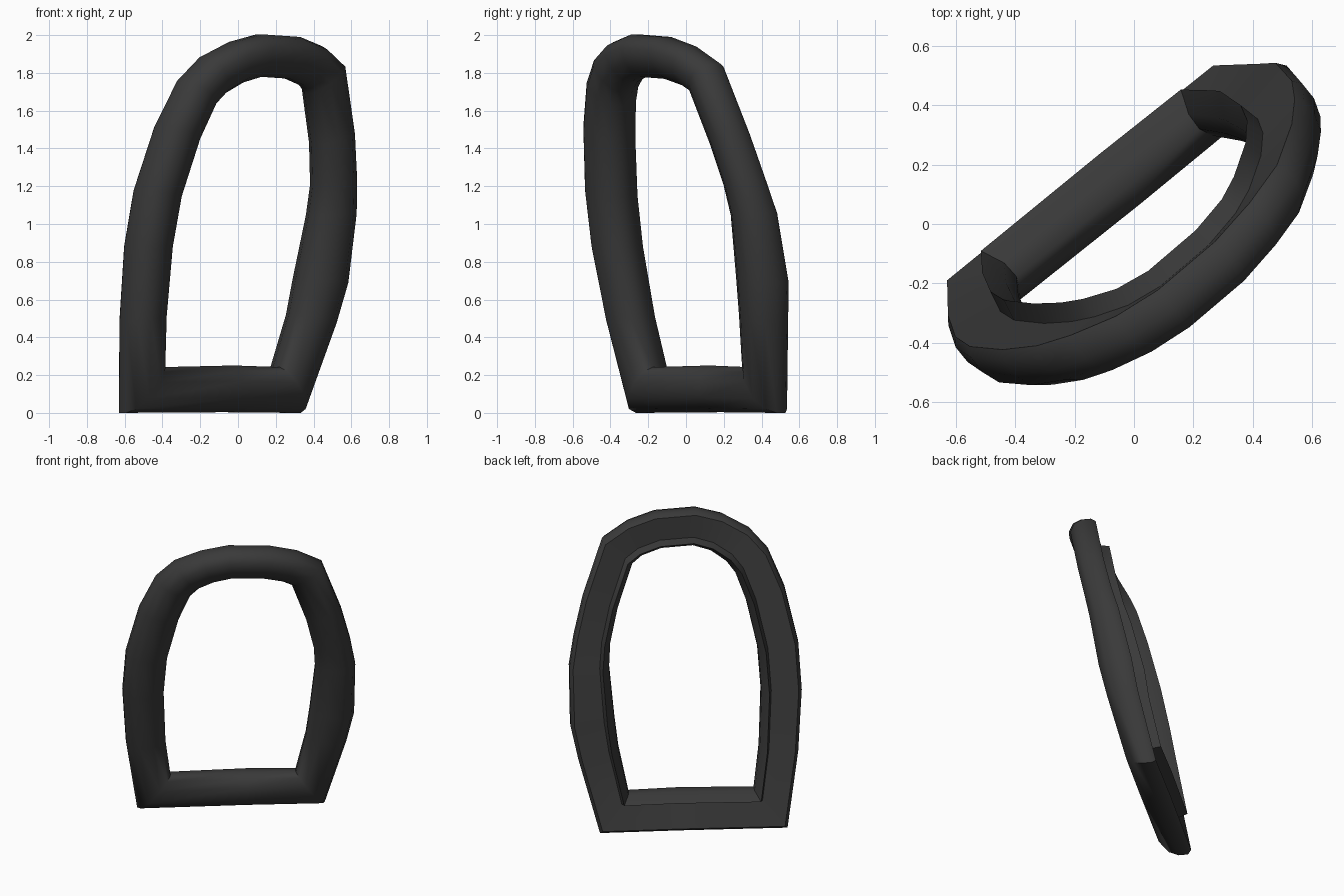
import bpy, bmesh, math
from mathutils import Vector, Matrix

cube = bpy.data.objects.get("Cube")
if cube:
    bpy.data.objects.remove(cube, do_unlink=True)

# One dark plastic-like colour
mat = bpy.data.materials.new("charcoal")
mat.use_nodes = True
colour = (0.042, 0.042, 0.042, 1)
mat.diffuse_color = colour
mat.node_tree.nodes["Principled BSDF"].inputs["Base Color"].default_value = colour

# Loop path: across, forward, height, section scale
path = [
    (-.535, -.16, .12, 1), (.05, -.16, .126, 1.03), (.455, -.16, .12, 1),
    (.55, -.075, .5, 1.1), (.584, -.04, .7, 1.18), (.6, .03, 1.05, 1.06),
    (.578, .076, 1.22, .98), (.522, .132, 1.45, .96), (.41, .2, 1.768, .95),
    (.3, .235, 1.835, .93), (.15, .262, 1.878, .93), (-.08, .268, 1.89, .93),
    (-.22, .25, 1.855, .95), (-.35, .21, 1.785, 1), (-.435, .173, 1.69, 1.03),
    (-.52, .118, 1.48, 1.07), (-.594, .045, 1.16, 1.08), (-.612, -.01, .88, 1.07),
    (-.59, -.083, .5, 1.03),
]

# Section: outward, forward; sloped back with a raised inner lip, round front
section = [
    (.1, -.072), (.12, -.045), (.12, .015), (.1, .072), (.045, .116),
    (-.04, .105), (-.095, .07), (-.12, .02), (-.116, -.04), (-.075, -.113),
    (-.06, -.045),
]
LEAN = .2  # the whole loop leans forward as it rises


def mitre(i):
    """Outward direction in the loop's plane, lengthened at sharp corners."""
    flat = [Vector((path[k % len(path)][0], path[k % len(path)][2]))
            for k in (i - 1, i, i + 1)]
    before = (flat[1] - flat[0]).normalized()
    after = (flat[2] - flat[1]).normalized()
    n1 = Vector((before.y, -before.x))
    n2 = Vector((after.y, -after.x))
    n = (n1 + n2).normalized()
    return n / n.dot(n1)


# Sweep the section round the closed loop
bm = bmesh.new()
rings = []
for i, (u, f, z, s) in enumerate(path):
    m = mitre(i)
    rings.append([bm.verts.new((u + m.x * a * s,
                                -(f + (b + LEAN * m.y * a) * s),
                                z + m.y * a * s))
                  for a, b in section])
for i, ring in enumerate(rings):
    nxt = rings[(i + 1) % len(rings)]
    for j in range(len(section)):
        k = (j + 1) % len(section)
        bm.faces.new((ring[j], ring[k], nxt[k], nxt[j]))
bmesh.ops.recalc_face_normals(bm, faces=bm.faces)

# Turn the loop, then stand it centred on the ground
bm.transform(Matrix.Rotation(math.radians(38.9), 4, "Z"))
lo = [min(v.co[k] for v in bm.verts) for k in range(3)]
hi = [max(v.co[k] for v in bm.verts) for k in range(3)]
offset = Vector((-(lo[0] + hi[0]) / 2, -(lo[1] + hi[1]) / 2, -lo[2]))
bmesh.ops.translate(bm, verts=bm.verts, vec=offset)

mesh = bpy.data.meshes.new("loop_frame")
bm.to_mesh(mesh)
bm.free()
mesh.materials.append(mat)
frame = bpy.data.objects.new("loop_frame", mesh)
bpy.context.collection.objects.link(frame)
bpy.context.view_layer.objects.active = frame
frame.select_set(True)
bpy.ops.object.shade_smooth_by_angle(angle=math.radians(50))
